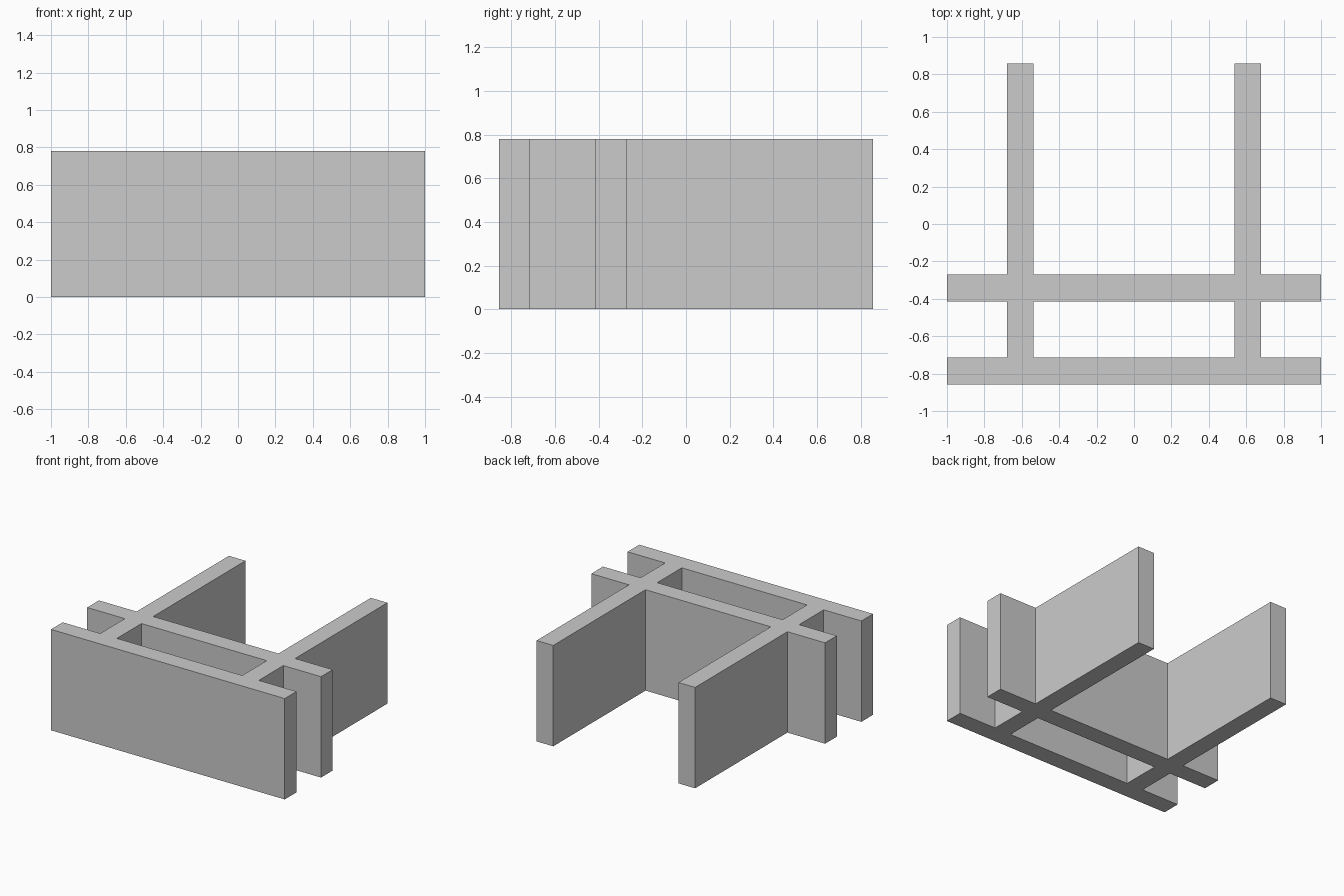
import bpy, bmesh

if "Cube" in bpy.data.objects:
    bpy.data.objects.remove(bpy.data.objects["Cube"])

HEIGHT = 0.78
# Plan grid lines: wall edges across x and y
XS = [-1.0, -0.678, -0.536, 0.536, 0.678, 1.0]
YS = [-0.857, -0.714, -0.414, -0.271, 0.857]
LONG_COLUMNS = (1, 3)   # walls running front to back
CROSS_ROWS = (0, 2)     # walls running side to side

bm = bmesh.new()
corners = [[bm.verts.new((x, y, 0)) for y in YS] for x in XS]

# Floor plan of the crossing walls, sharing corners so the solid has no inner faces
for i in range(len(XS) - 1):
    for j in range(len(YS) - 1):
        if i in LONG_COLUMNS or j in CROSS_ROWS:
            bm.faces.new((corners[i][j], corners[i + 1][j],
                          corners[i + 1][j + 1], corners[i][j + 1]))
bmesh.ops.delete(bm, geom=[v for v in bm.verts if not v.link_faces], context='VERTS')

# Raise the plan into one closed solid, keeping the underside
result = bmesh.ops.extrude_face_region(bm, geom=bm.faces[:], use_keep_orig=True)
top = [g for g in result["geom"] if isinstance(g, bmesh.types.BMVert)]
bmesh.ops.translate(bm, verts=top, vec=(0, 0, HEIGHT))
bmesh.ops.recalc_face_normals(bm, faces=bm.faces[:])

mesh = bpy.data.meshes.new("crossing_walls")
bm.to_mesh(mesh)
bm.free()
bpy.context.collection.objects.link(bpy.data.objects.new("crossing_walls", mesh))
